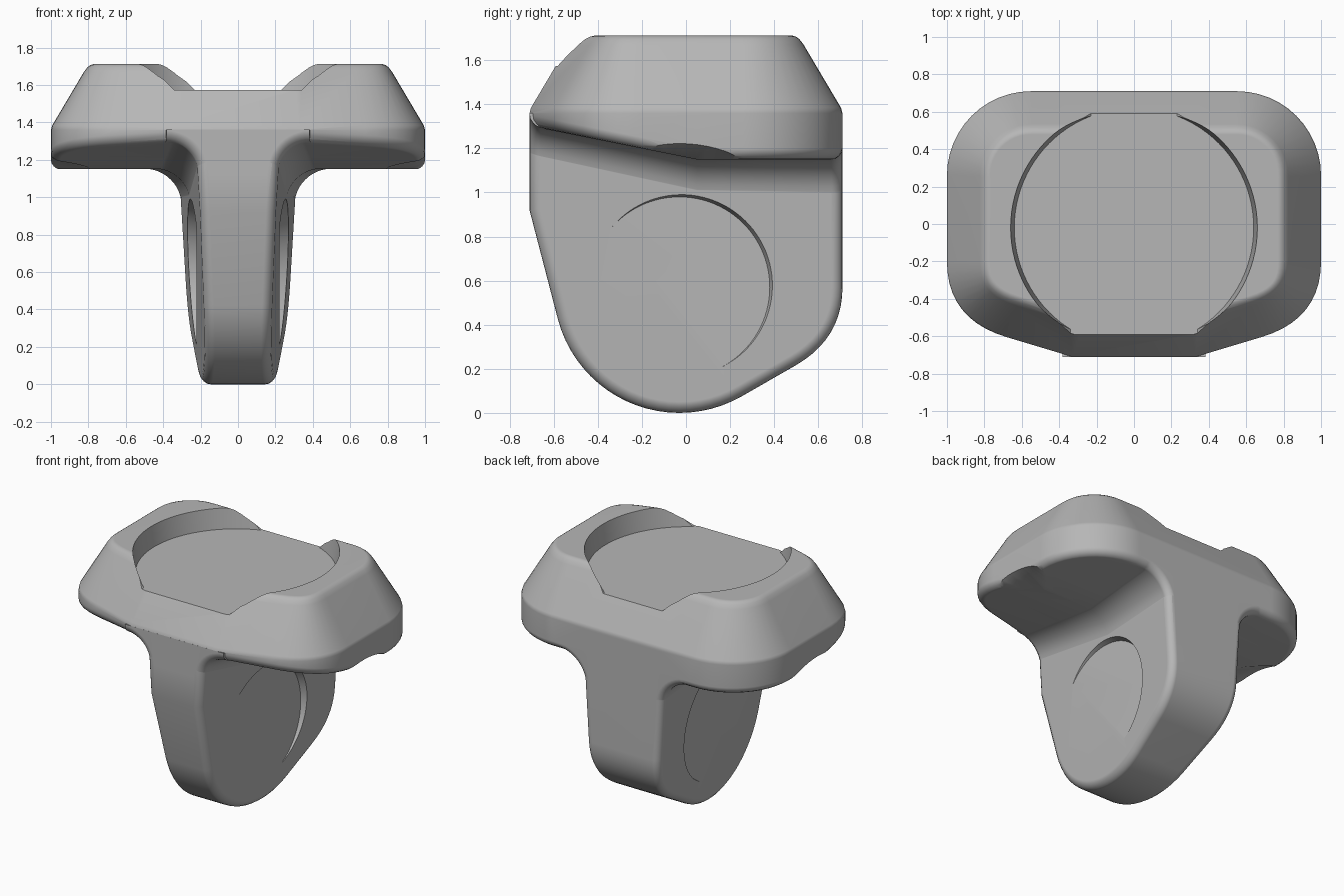
import bpy, bmesh
from math import sin, cos, pi, radians
from mathutils import Vector, Matrix

if "Cube" in bpy.data.objects:
    bpy.data.objects.remove(bpy.data.objects["Cube"])

grey = bpy.data.materials.new("light_grey")
grey.use_nodes = True
colour = (0.47, 0.47, 0.47, 1)
grey.diffuse_color = colour
grey.node_tree.nodes["Principled BSDF"].inputs["Base Color"].default_value = colour

# Rounded edge steps: (inset of the outline, distance from the face)
ROUND = [(0.05, 0), (0.032, 0.003), (0.015, 0.015), (0.003, 0.032), (0, 0.05)]


def half_width(y, z):
    """Half thickness of the tapered stem."""
    return 0.197 + 0.075 * y + 0.06 * z


def underside(y):
    """Height of the wing underside, rising towards the front."""
    return max(1.15, 1.16 - 0.2 * y)


def inset(points, d):
    """Move a counter-clockwise outline inwards by d."""
    result = []
    for i, p in enumerate(points):
        a = (Vector(p) - Vector(points[i - 1])).normalized()
        b = (Vector(points[(i + 1) % len(points)]) - Vector(p)).normalized()
        n, m = Vector((-a.y, a.x)), Vector((-b.y, b.x))
        result.append(Vector(p) + (n + m) * d / (1 + n.dot(m)))
    return result


def curve(a, c, b, steps=10):
    """Quadratic curve from a to b, pulled towards c."""
    a, b, c = Vector(a), Vector(b), Vector(c)
    ts = [i / steps for i in range(steps + 1)]
    return [a * (1 - t) ** 2 + c * 2 * t * (1 - t) + b * t * t for t in ts]


def finish(name, bm):
    bmesh.ops.recalc_face_normals(bm, faces=bm.faces)
    mesh = bpy.data.meshes.new(name)
    bm.to_mesh(mesh)
    bm.free()
    mesh.materials.append(grey)
    ob = bpy.data.objects.new(name, mesh)
    bpy.context.collection.objects.link(ob)
    return ob


def loft(name, rings, strip_cap=False):
    """Skin closed rings; strip_cap fills the first ring across x."""
    bm = bmesh.new()
    rows = [[bm.verts.new(p) for p in ring] for ring in rings]
    n = len(rows[0])
    for r, s in zip(rows, rows[1:]):
        for i in range(n):
            j = (i + 1) % n
            bm.faces.new((r[i], r[j], s[j], s[i]))
    bm.faces.new(rows[-1])
    if strip_cap:
        f = rows[0]
        for i in range(n // 2 - 1):
            bm.faces.new((f[i], f[i + 1], f[n - 2 - i], f[n - 1 - i]))
    else:
        bm.faces.new(rows[0])
    return finish(name, bm)


def cone(name, r1, r2, depth, matrix):
    """Truncated cone growing from its base along local z."""
    bm = bmesh.new()
    bmesh.ops.create_cone(bm, cap_ends=True, segments=96, radius1=r1, radius2=r2,
                          depth=depth, matrix=matrix @ Matrix.Translation((0, 0, depth / 2)))
    return finish(name, bm)


def combine(target, tool, operation):
    mod = target.modifiers.new(operation, 'BOOLEAN')
    mod.operation, mod.object, mod.solver = operation, tool, 'EXACT'
    bpy.context.view_layer.objects.active = target
    bpy.ops.object.modifier_apply(modifier=mod.name)
    bpy.data.objects.remove(tool)


# Top block with sloping shoulders
half = [Vector((0.33, -0.71))]
half += curve((0.68, -0.605), (1, -0.51), (1, -0.2))
half.append(Vector((1, 0.05)))
half += [Vector((0.55 + 0.45 * cos(t * pi / 24), 0.26 + 0.45 * sin(t * pi / 24)))
         for t in range(13)]
outline = half + [Vector((-p.x, p.y)) for p in reversed(half)]
rings = [[(p.x, p.y, underside(p.y) + e) for p in inset(outline, d)] for d, e in ROUND]
for z, d in [(1.36, 0), (1.385, 0.007), (1.67, 0.176), (1.695, 0.195), (1.707, 0.211), (1.713, 0.23)]:
    rings.append([(p.x, p.y, z) for p in inset(outline, d)])
body = loft("ring_body", rings, strip_cap=True)

# Tapered stem, a rounded slab standing under the block
profile = [Vector((-0.03 + 0.57 * cos(radians(a)), 0.57 + 0.57 * sin(radians(a))))
           for a in range(195, 301, 5)]
profile += curve((0.5, 0.217), (0.71, 0.34), (0.71, 0.57))
profile += [Vector((0.71, 1.35)), Vector((-0.71, 1.35)), Vector((-0.71, 0.92))]
sides = [[(p.x, p.y, half_width(p.x, p.y) - e) for p in inset(profile, d)] for d, e in ROUND]
rings = [[(x, y, z) for y, z, x in s] for s in sides]
rings += [[(-x, y, z) for y, z, x in s] for s in reversed(sides)]
stem = loft("stem", rings)

# Curved transition between the stem and the wings
stations = [(-0.71 + e, d) for d, e in ROUND] + [(-0.3, 0), (0.05, 0), (0.4, 0)]
stations += [(0.71 - e, d) for d, e in reversed(ROUND)]
rings = []
for y, e in stations:
    zb, radius = underside(y), 0.185 + 0.02 * y
    cx, cz = half_width(y, zb - radius) + radius, zb - radius
    r = radius + e + 0.003
    side = [(cx, zb + 0.06)]
    side += [(cx - r * sin(t * pi / 24), cz + r * cos(t * pi / 24)) for t in range(13)]
    rings.append([(x, y, z) for x, z in side] + [(-x, y, z) for x, z in reversed(side)])
fillet = loft("stem_fillet", rings)

combine(body, stem, 'UNION')
combine(body, fillet, 'UNION')

# Round finger recess on each side of the stem
for s in (1, -1):
    place = Matrix.Translation((s * 0.222, -0.03, 0.57)) @ Matrix.Rotation(s * pi / 2, 4, 'Y')
    combine(body, cone("side_recess", 0.41, 0.69, 0.9, place), 'DIFFERENCE')

# Round pocket in the top, open at the front and back
pocket = cone("top_pocket", 0.64, 0.668, 0.2, Matrix.Translation((0, -0.02, 1.573)))
combine(body, pocket, 'DIFFERENCE')
for w, y0, y1 in [(0.34, -0.9, -0.5), (0.23, 0.53, 0.9)]:
    ends = [[(-w, y, 1.573), (w, y, 1.573), (w + 0.2, y, 1.773), (-w - 0.2, y, 1.773)]
            for y in (y0, y1)]
    combine(body, loft("pocket_opening", ends), 'DIFFERENCE')

# Smooth shading with crisp pocket edges
bpy.ops.object.select_all(action='DESELECT')
body.select_set(True)
bpy.context.view_layer.objects.active = body
bpy.ops.object.shade_smooth_by_angle(angle=radians(35))
normals = body.modifiers.new("even_shading", 'WEIGHTED_NORMAL')
normals.keep_sharp = True
